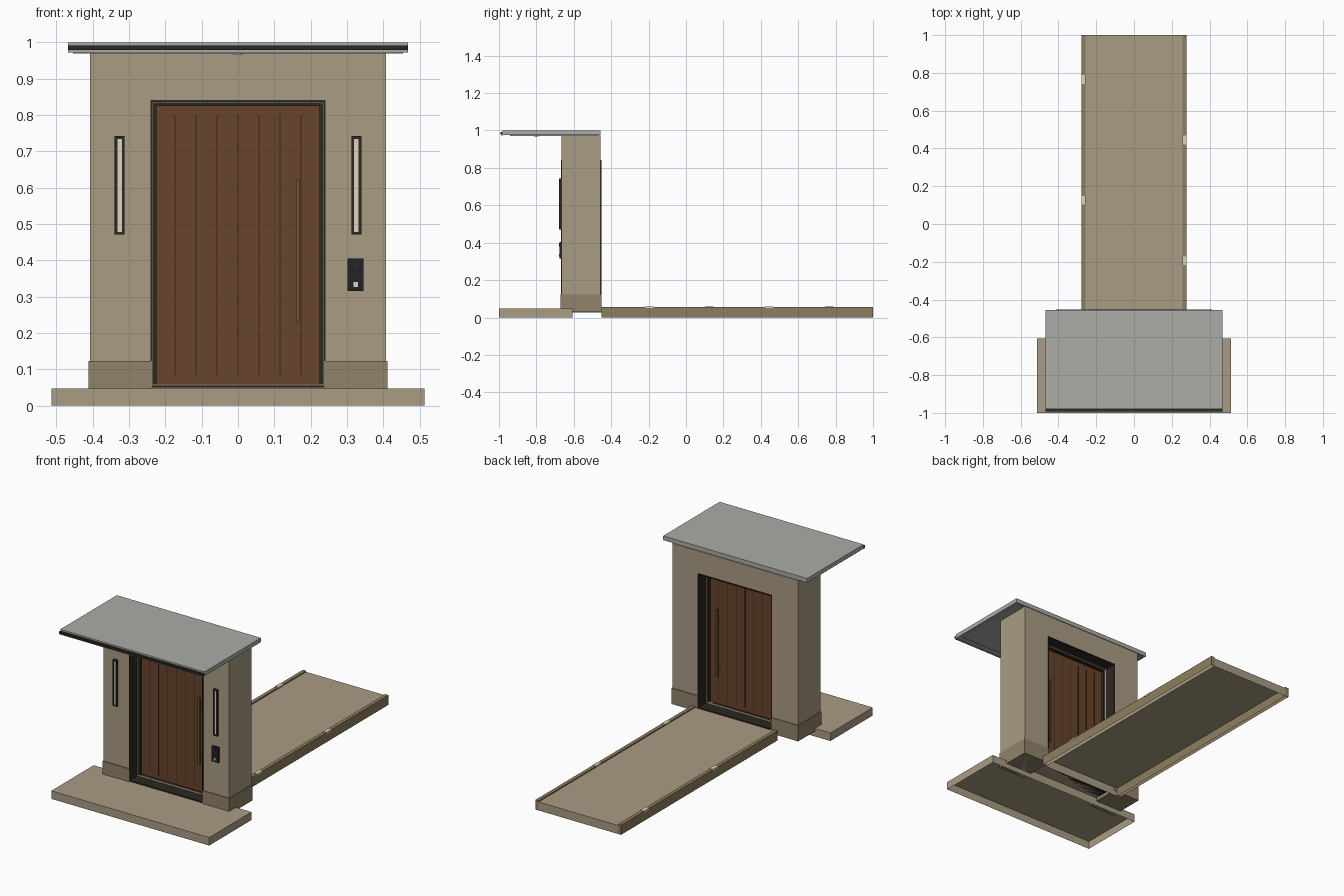
import bpy, bmesh, math

if "Cube" in bpy.data.objects:
    bpy.data.objects.remove(bpy.data.objects["Cube"])


def mat(name, r, g, b):
    m = bpy.data.materials.new(name)
    m.diffuse_color = [(c / 255) ** 2.2 for c in (r, g, b)] + [1]
    m.use_nodes = True
    m.node_tree.nodes["Principled BSDF"].inputs["Base Color"].default_value = m.diffuse_color
    return m


STONE = mat("stone", 168, 155, 131)
PLINTH = mat("plinth_stone", 143, 130, 106)
CURB = mat("curb_stone", 140, 125, 96)
WOOD = mat("door_wood", 103, 70, 47)
GROOVE = mat("groove_wood", 58, 40, 28)
DARK = mat("dark_metal", 48, 43, 38)
BLACK = mat("black_panel", 38, 39, 43)
BRONZE = mat("bronze", 112, 88, 56)
LIGHT = mat("lamp", 222, 212, 190)
ROOF = mat("roof_grey", 170, 170, 165)


def make(name, verts, faces, material):
    bm = bmesh.new()
    vs = [bm.verts.new(v) for v in verts]
    for f in faces:
        bm.faces.new([vs[i] for i in f])
    bmesh.ops.recalc_face_normals(bm, faces=bm.faces)
    me = bpy.data.meshes.new(name)
    bm.to_mesh(me)
    bm.free()
    me.materials.append(material)
    ob = bpy.data.objects.new(name, me)
    bpy.context.collection.objects.link(ob)
    return ob


def box(name, x, y, z, material, open_bottom=False):
    verts = [(a, b, c) for c in z for b in y for a in x]
    faces = [(4, 5, 7, 6), (0, 1, 5, 4), (1, 3, 7, 5), (3, 2, 6, 7), (2, 0, 4, 6)]
    if not open_bottom:
        faces.append((0, 2, 3, 1))
    return make(name, verts, faces, material)


def prism(name, pts, y, material):
    """Extrude an x-z outline along y."""
    n = len(pts)
    verts = [(a, d, c) for d in y for a, c in pts]
    faces = [tuple(range(n)), tuple(range(n, 2 * n))]
    faces += [(i, (i + 1) % n, n + (i + 1) % n, n + i) for i in range(n)]
    return make(name, verts, faces, material)


def ring(name, x, z, t, y, material):
    """Rectangular frame of bar width t facing the front."""
    def rect(o):
        return [(x[0] + o, z[0] + o), (x[1] - o, z[0] + o),
                (x[1] - o, z[1] - o), (x[0] + o, z[1] - o)]
    verts = [(a, d, c) for d in y for o in (0, t) for a, c in rect(o)]
    faces = []
    for i in range(4):
        j = (i + 1) % 4
        faces += [(i, j, 4 + j, 4 + i), (8 + i, 8 + j, 12 + j, 12 + i),
                  (i, j, 8 + j, 8 + i), (4 + i, 4 + j, 12 + j, 12 + i)]
    return make(name, verts, faces, material)


def disc(name, loc, r, depth, material, rot=(0, 0, 0)):
    bpy.ops.mesh.primitive_cylinder_add(vertices=24, radius=r, depth=depth,
                                        location=loc, rotation=rot)
    ob = bpy.context.object
    ob.name = name
    ob.data.materials.append(material)
    bpy.ops.object.shade_smooth_by_angle()
    return ob


# Ground slabs, open underneath
box("front_step", (-0.513, 0.513), (-1, -0.607), (0, 0.047), STONE, True)
box("threshold", (-0.24, 0.24), (-0.607, -0.453), (0.028, 0.05), STONE, True)
box("path", (-0.258, 0.258), (-0.453, 1), (0, 0.05), STONE, True)

# Path curbs with small inset lights alternating left and right
for s, side in ((-1, "left"), (1, "right")):
    box("path_curb_" + side, sorted((s * 0.257, s * 0.278)), (-0.453, 1), (0, 0.057), CURB, True)
for i, y in enumerate((-0.195, 0.125, 0.445, 0.765)):
    s = 1 if i % 2 == 0 else -1
    box("path_light", sorted((s * 0.256, s * 0.279)), (y - 0.023, y + 0.023), (0.05, 0.059), LIGHT)

# Wall with door opening, and plinth blocks
prism("wall", [(-0.408, 0.03), (-0.24, 0.03), (-0.24, 0.84), (0.24, 0.84),
               (0.24, 0.03), (0.408, 0.03), (0.408, 0.972), (-0.408, 0.972)],
      (-0.665, -0.456), STONE)
for s in (-1, 1):
    box("plinth", sorted((s * 0.237, s * 0.412)), (-0.67, -0.452), (0.03, 0.123), PLINTH)

# Roof slab, soffit, front light band and downlight
box("roof_slab", (-0.468, 0.468), (-0.98, -0.456), (0.975, 1.0), ROOF)
box("roof_soffit", (-0.455, 0.455), (-0.94, -0.47), (0.97, 0.976), ROOF)
box("roof_lip", (-0.468, 0.468), (-0.986, -0.979), (0.972, 0.979), ROOF)
box("roof_front_band", (-0.468, 0.468), (-0.992, -0.979), (0.979, 0.991), DARK)
disc("downlight", (0, -0.8, 0.969), 0.012, 0.005, LIGHT)

# Door linings and frame, from the opening inwards
ring("door_lining", (-0.241, 0.241), (0.05, 0.841), 0.006, (-0.669, -0.452), DARK)
ring("frame_trim", (-0.235, 0.235), (0.056, 0.835), 0.003, (-0.6, -0.52), STONE)
ring("door_frame", (-0.232, 0.232), (0.052, 0.832), 0.007, (-0.59, -0.53), DARK)
box("door_leaf", (-0.226, 0.226), (-0.572, -0.548), (0.058, 0.826), WOOD)

# Plank grooves and pull handles on both door faces
for s in (-1, 1):
    face = -0.56 + s * 0.012
    for i in range(-3, 4):
        box("plank_groove", (i * 0.0577 - 0.0015, i * 0.0577 + 0.0015),
            sorted((face - s * 0.002, face + s * 0.0008)), (0.083, 0.8), GROOVE)
    box("handle_bar", (0.16, 0.17), sorted((face + s * 0.02, face + s * 0.03)), (0.23, 0.622), BRONZE)
    for z in (0.28, 0.57):
        box("handle_post", (0.162, 0.168), sorted((face, face + s * 0.021)), (z - 0.004, z + 0.004), BRONZE)

# Wall lamps either side of the door
for s in (-1, 1):
    x = s * 0.326
    ring("wall_lamp_frame", (x - 0.0135, x + 0.0135), (0.471, 0.742), 0.0075, (-0.679, -0.664), DARK)
    box("wall_lamp_glass", (x - 0.007, x + 0.007), (-0.677, -0.664), (0.477, 0.736), LIGHT)

# Entry panel with lens, speaker slots and button
box("entry_panel", (0.302, 0.346), (-0.676, -0.664), (0.315, 0.405), BLACK)
disc("panel_lens", (0.324, -0.677, 0.387), 0.008, 0.006, DARK, (math.pi / 2, 0, 0))
for z in (0.352, 0.358, 0.364):
    box("speaker_slot", (0.311, 0.337), (-0.677, -0.675), (z - 0.001, z + 0.001), DARK)
box("panel_button", (0.318, 0.33), (-0.679, -0.675), (0.326, 0.34), LIGHT)
